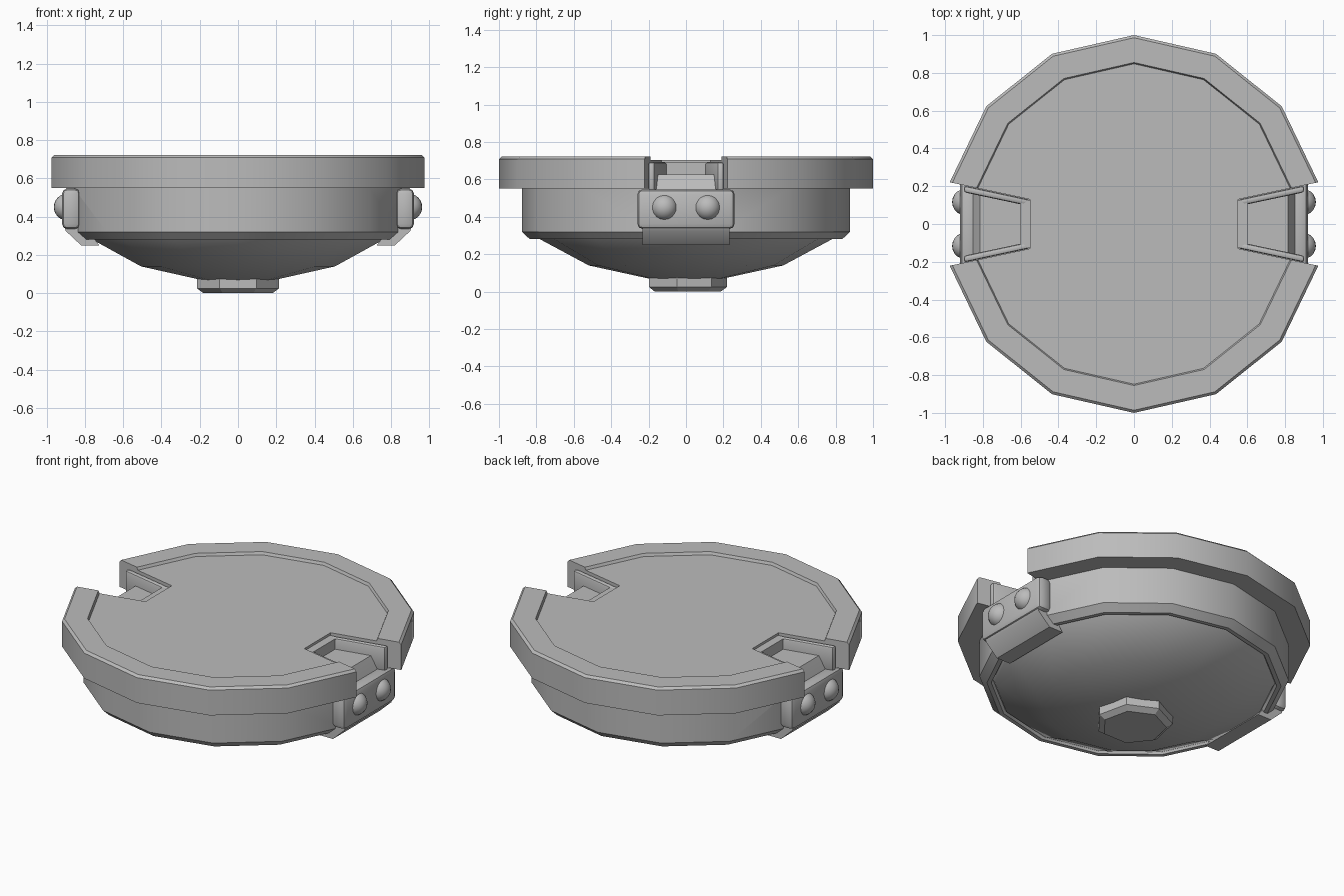
import bpy, bmesh, math
from mathutils import Vector

cube = bpy.data.objects.get("Cube")
if cube:
    bpy.data.objects.remove(cube, do_unlink=True)

GREY = (0.5, 0.5, 0.5, 1)
grey = bpy.data.materials.new("plain grey")
grey.use_nodes = True
grey.diffuse_color = GREY
grey.node_tree.nodes["Principled BSDF"].inputs["Base Color"].default_value = GREY


def finish(name, bm, smooth=True):
    bmesh.ops.recalc_face_normals(bm, faces=bm.faces)
    me = bpy.data.meshes.new(name)
    bm.to_mesh(me)
    bm.free()
    me.materials.append(grey)
    ob = bpy.data.objects.new(name, me)
    bpy.context.collection.objects.link(ob)
    if smooth:
        smooth_edges(ob)
    return ob


def smooth_edges(ob):
    bpy.ops.object.select_all(action='DESELECT')
    ob.select_set(True)
    bpy.context.view_layer.objects.active = ob
    bpy.ops.object.shade_smooth_by_angle(angle=math.radians(30))


def lathe(name, profile, sides, smooth=True):
    """Closed solid from (radius, z) points, one corner on +y."""
    bm = bmesh.new()
    rings = []
    for r, z in profile:
        angles = [math.pi / 2 + k * math.tau / sides for k in range(sides)]
        rings.append([bm.verts.new((r * math.cos(a), r * math.sin(a), z)) for a in angles])
    for low, high in zip(rings, rings[1:]):
        for k in range(sides):
            n = (k + 1) % sides
            bm.faces.new((low[k], low[n], high[n], high[k]))
    bm.faces.new(rings[0])
    bm.faces.new(rings[-1])
    return finish(name, bm, smooth)


def prism(name, points, side, bevel=0, segments=1):
    """Extrude a 3D polygon along an offset vector; side -1 mirrors it to -x."""
    outline, offset = points
    bm = bmesh.new()
    face = bm.faces.new([bm.verts.new(p) for p in outline])
    made = bmesh.ops.extrude_face_region(bm, geom=[face])["geom"]
    bmesh.ops.translate(bm, vec=offset, verts=[v for v in made if isinstance(v, bmesh.types.BMVert)])
    if bevel:
        bmesh.ops.bevel(bm, geom=bm.edges[:], offset=bevel, segments=segments,
                        profile=0.5, affect='EDGES')
    for v in bm.verts:
        v.co.x *= side
    return finish(name, bm)


def plan(points, z0, z1):
    return [(x, y, z0) for x, y in points], Vector((0, 0, z1 - z0))


def section(points, half_width):
    return [(x, -half_width, z) for x, z in points], Vector((0, 2 * half_width, 0))


def slot_y(x):
    return 0.13 + (x - 0.55) * 0.214


# Main shell: bowl, waist, overhanging rim and sunken lid
shell = lathe("shell", [
    (0.2, 0.07), (0.52, 0.14), (0.79, 0.285), (0.8, 0.3), (0.81, 0.28), (0.835, 0.28),
    (0.877, 0.32), (0.877, 0.55), (1.0, 0.55), (1.0, 0.708), (0.986, 0.722),
    (0.855, 0.722), (0.848, 0.705)], 14)
# Foot under the bowl
lathe("foot", [(0.185, 0), (0.22, 0.025), (0.22, 0.09)], 7)

for side, label in ((1, "left"), (-1, "right")):
    # Tapered slot cut in the rim and lid
    wide = slot_y(1.1)
    cutter = prism(label + "_slot_cutter", plan(
        [(0.55, -0.13), (1.1, -wide), (1.1, wide), (0.55, 0.13)], 0.545, 0.9), side)
    cut = shell.modifiers.new(label + "_slot", 'BOOLEAN')
    cut.operation = 'DIFFERENCE'
    cut.solver = 'EXACT'
    cut.object = cutter
    bpy.context.view_layer.objects.active = shell
    bpy.ops.object.modifier_apply(modifier=cut.name)
    bpy.data.objects.remove(cutter, do_unlink=True)

    # Frame lining the slot: two arms and the inner bar
    for s, end in ((1, "back"), (-1, "front")):
        arm = [(0.55, 0.128), (0.9, slot_y(0.9) - 0.002), (0.9, 0.168), (0.58, 0.1)]
        prism(label + "_frame_arm_" + end, plan([(x, s * y) for x, y in arm], 0.54, 0.692),
              side, 0.012, 2)
    prism(label + "_frame_bar", plan(
        [(0.55, -0.128), (0.6, -0.128), (0.6, 0.128), (0.55, 0.128)], 0.54, 0.69), side)
    # Slot floor with a sloping front edge
    floor = prism(label + "_slot_floor", section(
        [(0.58, 0.53), (0.86, 0.53), (0.85, 0.555), (0.815, 0.625), (0.58, 0.625)], 0.16), side)
    for v in floor.data.vertices:
        v.co.y = math.copysign(slot_y(abs(v.co.x)) - 0.02, v.co.y)

    # Latch block with two studs and a wedge tab below
    prism(label + "_latch_block", section(
        [(0.825, 0.335), (0.92, 0.335), (0.92, 0.547), (0.825, 0.547)], 0.26), side, 0.028, 2)
    prism(label + "_latch_tab", section(
        [(0.908, 0.35), (0.9, 0.325), (0.82, 0.25), (0.725, 0.25), (0.8, 0.35)], 0.232), side)
    for s, end in ((1, "back"), (-1, "front")):
        bm = bmesh.new()
        bmesh.ops.create_uvsphere(bm, u_segments=20, v_segments=12, radius=0.07)
        bmesh.ops.translate(bm, vec=(side * 0.893, s * 0.116, 0.45), verts=bm.verts)
        finish(label + "_stud_" + end, bm)

smooth_edges(shell)
